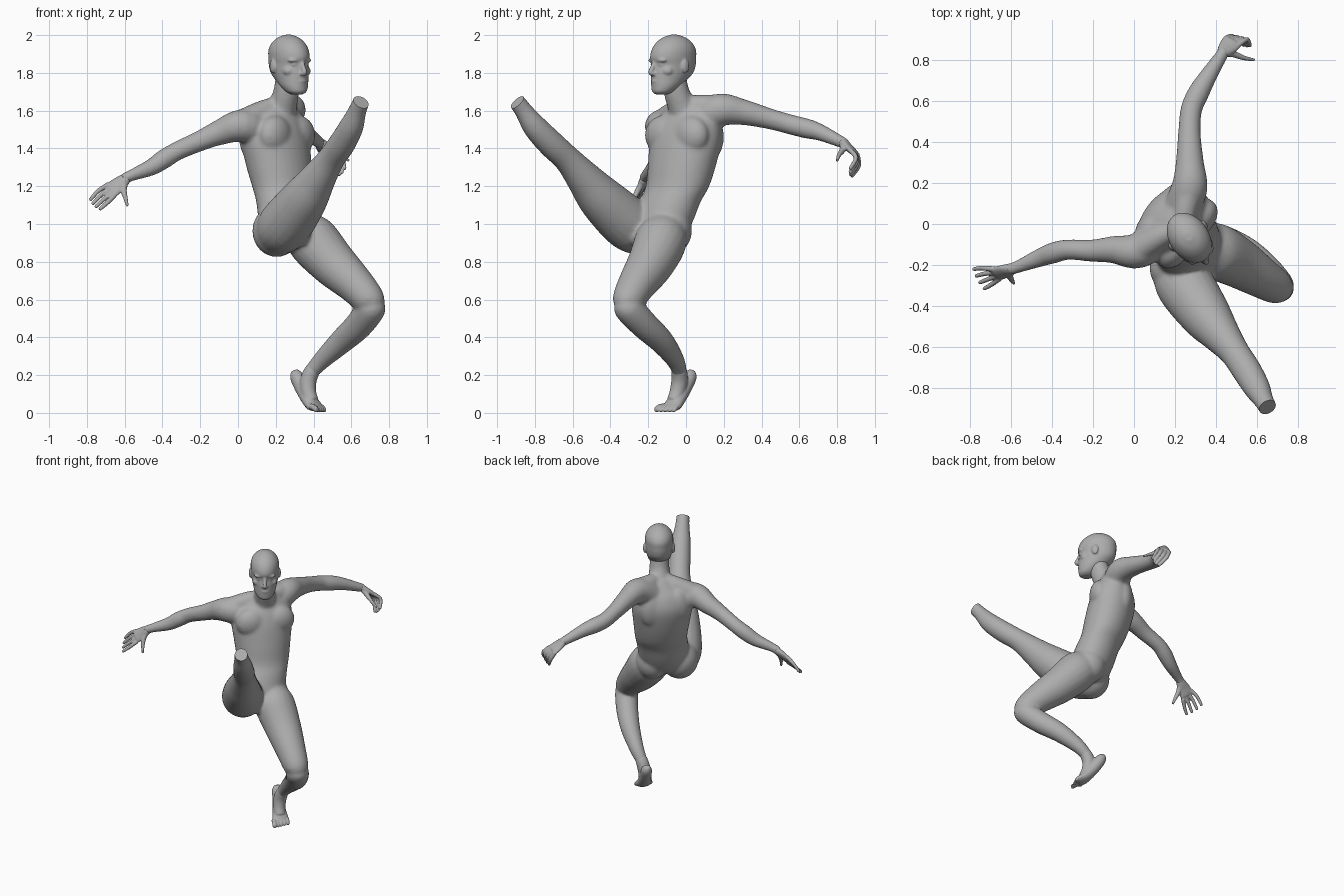
import bpy, bmesh, math
from mathutils import Vector, Matrix

V = Vector
UP = V((0, 0, 1))
grey = bpy.data.materials.new("neutral grey")
grey.diffuse_color = (0.42, 0.42, 0.42, 1)


def resample(pts, n):
    """Catmull-Rom through stations of any dimension"""
    out = []
    for i in range(len(pts) - 1):
        p0, p1, p2, p3 = (pts[max(i - 1, 0)], pts[i], pts[i + 1], pts[min(i + 2, len(pts) - 1)])
        for k in range(n):
            t = k / n
            out.append([0.5 * (2 * b + (c - a) * t + (2 * a - 5 * b + 4 * c - d) * t * t
                               + (3 * b - a - 3 * c + d) * t ** 3) for a, b, c, d in zip(p0, p1, p2, p3)])
    return out + [list(pts[-1])]


def skin(bm, rings):
    vs = [[bm.verts.new(p) for p in r] for r in rings]
    n = len(vs[0])
    for a, b in zip(vs, vs[1:]):
        for i in range(n):
            bm.faces.new((a[i], a[(i + 1) % n], b[(i + 1) % n], b[i]))
    bm.faces.new(vs[0][::-1])
    bm.faces.new(vs[-1])


def oval(c, u, v, n):
    return [c + u * math.cos(2 * math.pi * i / n) + v * math.sin(2 * math.pi * i / n) for i in range(n)]


def tube(bm, pts, side=(0.31, 0.2, 0.93), n=20, steps=5):
    """Limb through (x, y, z, radius[, flatness]) stations"""
    pts = resample([tuple(p) + (1,) * (5 - len(p)) for p in pts], steps)
    rings = []
    for i, p in enumerate(pts):
        t = (V(pts[min(i + 1, len(pts) - 1)][:3]) - V(pts[max(i - 1, 0)][:3])).normalized()
        u = V(side)
        u = (u - t * u.dot(t)).normalized()
        rings.append(oval(V(p[:3]), u * p[3], t.cross(u) * p[3] * p[4], n))
    skin(bm, rings)


def stack(bm, pts, face, n=32):
    """Level ovals (x, y, z, half width, half depth) turned toward face"""
    side = UP.cross(face)
    skin(bm, [oval(V(p[:3]), face * p[4], side * p[3], n) for p in resample(pts, 5)])


def ball(bm, c, size, face):
    """Ellipsoid with (width, depth, height) half sizes"""
    rot = Matrix((UP.cross(face), face, UP)).transposed().to_4x4()
    bmesh.ops.create_uvsphere(bm, u_segments=20, v_segments=14, radius=1,
                              matrix=Matrix.Translation(c) @ rot @ Matrix.Diagonal((*size, 1)))


def finish(bm, name, voxel, smooth, cut=None):
    """Fuse the pieces into one soft surface"""
    bmesh.ops.recalc_face_normals(bm, faces=bm.faces)
    me = bpy.data.meshes.new(name)
    bm.to_mesh(me)
    ob = bpy.data.objects.new(name, me)
    bpy.context.collection.objects.link(ob)
    m = ob.modifiers.new("fuse", 'REMESH')
    m.mode, m.voxel_size = 'VOXEL', voxel
    m = ob.modifiers.new("soften", 'SMOOTH')
    m.factor, m.iterations = 0.5, smooth
    me = bpy.data.meshes.new_from_object(ob.evaluated_get(bpy.context.evaluated_depsgraph_get()))
    ob.modifiers.clear()
    ob.data = me
    bm.clear()
    bm.from_mesh(me)
    if cut:
        r = bmesh.ops.bisect_plane(bm, geom=bm.verts[:] + bm.edges[:] + bm.faces[:],
                                   plane_co=cut[0], plane_no=cut[1], clear_outer=True)
        bmesh.ops.contextual_create(bm, geom=[e for e in r['geom_cut'] if isinstance(e, bmesh.types.BMEdge)])
    bm.to_mesh(me)
    bm.free()
    me.name = name
    me.materials.clear()
    me.materials.append(grey)
    bpy.ops.object.select_all(action='DESELECT')
    ob.select_set(True)
    bpy.context.view_layer.objects.active = ob
    bpy.ops.object.shade_smooth_by_angle(angle=math.radians(45))


# Torso
F = V((0.77, -0.64, 0)).normalized()
S = UP.cross(F)
bm = bmesh.new()
stack(bm, [(.28, -.15, .89, .09, .08), (.275, -.15, .94, .16, .13), (.268, -.125, 1.02, .175, .148),
           (.255, -.085, 1.12, .175, .147), (.237, -.045, 1.2, .18, .15), (.215, -.02, 1.32, .195, .16),
           (.197, 0, 1.45, .21, .158), (.2, .01, 1.54, .19, .13), (.21, .01, 1.6, .14, .09),
           (.22, 0, 1.65, .07, .06)], F)
for k in (-1, 1):
    ball(bm, V((.2, 0, 1.47)) + S * .095 * k + F * .075, (.11, .075, .105), F)     # chest
    ball(bm, V((.2, 0, 1.46)) + S * .09 * k - F * .08, (.09, .065, .13), F)        # shoulder blade
ball(bm, V((.335, -.085, .965)), (.115, .12, .13), F)                              # buttocks
ball(bm, V((.205, -.215, .963)), (.13, .13, .138), F)
ball(bm, V((.34, -.27, .945)), (.04, .045, .06), F)                                # groin
# Neck and trapezius
tube(bm, [(.21, .01, 1.54, .1), (.235, -.02, 1.62, .078), (.255, -.05, 1.7, .068), (.265, -.065, 1.8, .064)], F)
tube(bm, [(.23, -.02, 1.645, .04), (.13, -.06, 1.595, .06), (.03, -.12, 1.54, .07)])
tube(bm, [(.235, -.02, 1.64, .04), (.25, .07, 1.625, .06), (.27, .17, 1.615, .07)])
# Right and left arms
tube(bm, [(.13, -.05, 1.48, .09), (.02, -.13, 1.52, .088), (-.1, -.125, 1.483, .067), (-.2, -.13, 1.44, .055),
          (-.32, -.125, 1.387, .05), (-.39, -.14, 1.345, .052), (-.46, -.165, 1.3, .045),
          (-.57, -.21, 1.255, .031), (-.61, -.222, 1.235, .031)])
tube(bm, [(.22, .05, 1.53, .09), (.27, .175, 1.602, .089), (.272, .3, 1.592, .069), (.27, .45, 1.555, .055),
          (.28, .56, 1.525, .053), (.315, .64, 1.505, .053), (.355, .71, 1.485, .045),
          (.425, .82, 1.435, .032), (.445, .85, 1.42, .03)])
# Raised right leg
tube(bm, [(.2, -.21, .95, .12), (.25, -.3, .997, .142), (.35, -.445, 1.13, .124), (.42, -.535, 1.235, .097),
          (.49, -.625, 1.34, .074), (.55, -.715, 1.425, .072), (.6, -.8, 1.515, .065),
          (.635, -.865, 1.607, .048), (.675, -.935, 1.7, .044)])
# Standing left leg
tube(bm, [(.33, -.12, 1.0, .1), (.39, -.13, .92, .137), (.5, -.185, .795, .125), (.62, -.26, .68, .102),
          (.7, -.31, .59, .083), (.72, -.325, .55, .05)])
tube(bm, [(.72, -.325, .59, .05), (.708, -.308, .558, .077), (.64, -.22, .465, .075), (.55, -.13, .38, .066),
          (.45, -.06, .285, .05), (.392, -.035, .22, .04), (.365, -.025, .17, .034)])
finish(bm, "body", 0.009, 15, (V((.65, -.893, 1.645)), V((.38, -.62, .68)).normalized()))

# Left foot on its toes
bm = bmesh.new()
fs = V((.62, .78, 0)).normalized()
tube(bm, [(.43, -.052, .262, .03), (.395, -.037, .225, .041), (.372, -.034, .17, .044), (.372, -.045, .11, .042),
          (.388, -.062, .06, .04)], fs)
tube(bm, [(.3, .03, .225, .018), (.31, .022, .195, .036), (.337, -.005, .14, .04), (.37, -.04, .08, .046, .8),
          (.4, -.07, .04, .056, .55), (.42, -.09, .022, .05, .35)], fs)
fd = V((.67, -.74, 0)).normalized()
for i in range(5):
    a = V((.4, -.07, .03)) + fs * (i - 2) * .024
    b = a + fd * (.066 - .006 * i)
    r = .016 if i == 0 else .012
    tube(bm, [(*a, r), (*((a + b) / 2 + UP * .004), r), (b.x, b.y, r + .002, r), (*(b + fd * .008 - UP * .014), r * .5)],
         fs, 10, 3)
finish(bm, "left_foot", 0.005, 5)


# Hands: palm between wrist and knuckle row, jointed fingers and a thumb
def hand(name, wrist, knuckles, mids, tips, thumb):
    bm = bmesh.new()
    ka, kb = V(knuckles[0]), V(knuckles[1])
    w, c = (kb - ka), (ka + kb) / 2
    wrist = V(wrist)
    tube(bm, [(*wrist, .03, .85), (*wrist.lerp(c, .5), .044, .48), (*c, .049, .35),
              (*(c + (c - wrist).normalized() * .012), .038, .25)], w, 16)
    for i in range(4):
        t = i / 3
        k, m, e = ka.lerp(kb, t), V(mids[0]).lerp(V(mids[1]), t), V(tips[0]).lerp(V(tips[1]), t)
        e += (e - m) * (0.15 * math.sin(math.pi * t))
        tube(bm, [(*k, .014), (*m, .012), (*e, .0095), (*(e + (e - m).normalized() * .006), .004)], w, 10, 4)
    tube(bm, [(*wrist, .018)] + [(*p, r) for p, r in zip(thumb, (.017, .012, .007))], (.3, .9, .2), 10, 4)
    finish(bm, name, 0.0045, 2)


hand("right_hand", (-.59, -.217, 1.243), ((-.685, -.22, 1.21), (-.655, -.265, 1.15)),
     ((-.74, -.215, 1.175), (-.695, -.295, 1.11)), ((-.78, -.22, 1.13), (-.73, -.315, 1.08)),
     ((-.605, -.25, 1.185), (-.595, -.275, 1.135), (-.585, -.29, 1.095)))
hand("left_hand", (.43, .83, 1.433), ((.45, .905, 1.37), (.505, .87, 1.39)),
     ((.48, .915, 1.31), (.55, .9, 1.35)), ((.515, .88, 1.255), (.565, .87, 1.295)),
     ((.48, .83, 1.395), (.535, .81, 1.365), (.588, .8, 1.335)))

# Head
F = V((.57, -.82, 0)).normalized()
S = UP.cross(F)
C = V((.27, -.068, 0))
bm = bmesh.new()
P = lambda s, f, z: C + S * s + F * f + UP * z
stack(bm, [(*P(0, f, z), w, d) for z, f, w, d in (
    (1.686, .075, .028, .032), (1.7, .068, .052, .056), (1.73, .048, .07, .08), (1.765, .025, .08, .104),
    (1.805, .005, .089, .123), (1.845, -.004, .093, .127), (1.88, 0, .096, .133), (1.92, -.004, .095, .128),
    (1.955, -.006, .082, .107), (1.985, -.006, .054, .069), (2.002, -.006, .016, .022))], F)
for k in (-1, 1):
    ball(bm, P(.037 * k, .1, 1.866), (.036, .024, .012), F)     # brow
    ball(bm, P(.036 * k, .1, 1.843), (.018, .017, .009), F)     # eye
    ball(bm, P(.048 * k, .07, 1.81), (.036, .035, .03), F)      # cheekbone
    ball(bm, P(.097 * k, -.012, 1.835), (.012, .024, .036), F)  # ear
    ball(bm, P(.012 * k, .13, 1.795), (.01, .014, .009), F)     # nostril
tube(bm, [(*P(0, .117, 1.866), .011), (*P(0, .131, 1.835), .012), (*P(0, .145, 1.803), .0135),
          (*P(0, .135, 1.788), .008)], S, 12)                   # nose
ball(bm, P(0, .121, 1.755), (.026, .012, .008), F)              # lips
ball(bm, P(0, .118, 1.739), (.023, .012, .008), F)
ball(bm, P(0, .106, 1.708), (.028, .02, .018), F)               # chin
finish(bm, "head", 0.0055, 5)
